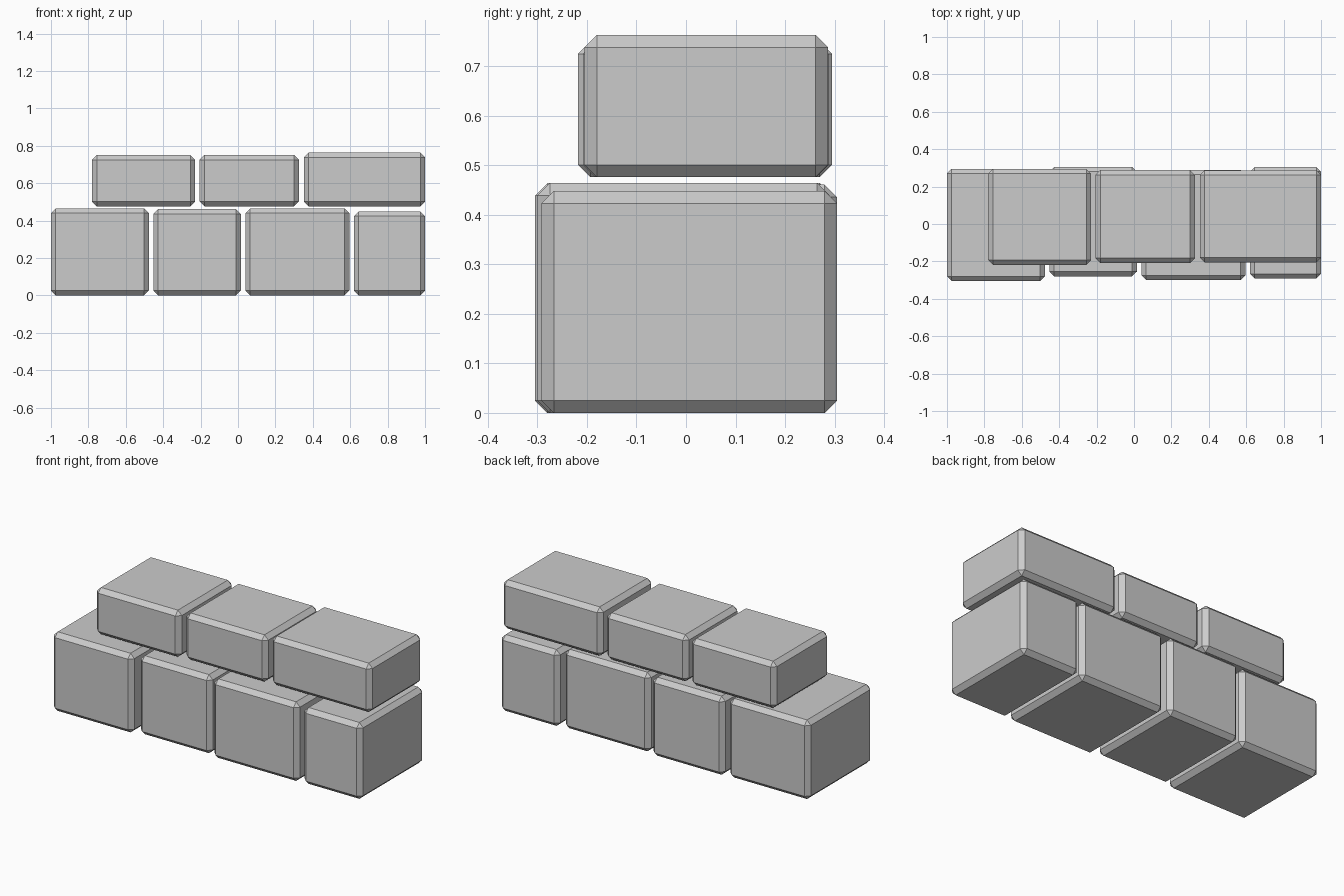
import bpy, bmesh

if "Cube" in bpy.data.objects:
    bpy.data.objects.remove(bpy.data.objects["Cube"])

BEVEL = 0.025


def stone(name, x0, x1, y0, y1, z0, z1):
    """Block between two corners with a flat chamfer on every edge."""
    bm = bmesh.new()
    bmesh.ops.create_cube(bm, size=1)
    for v in bm.verts:
        v.co = (x1 if v.co.x > 0 else x0,
                y1 if v.co.y > 0 else y0,
                z1 if v.co.z > 0 else z0)
    bmesh.ops.bevel(bm, geom=bm.edges[:], offset=BEVEL, segments=1,
                    affect='EDGES', profile=0.5)
    mesh = bpy.data.meshes.new(name)
    bm.to_mesh(mesh)
    bm.free()
    obj = bpy.data.objects.new(name, mesh)
    bpy.context.collection.objects.link(obj)
    return obj


# Each stone: left, right, front, back, top
lower = [(-1.0, -0.477, -0.305, 0.295, 0.464),
         (-0.452, 0.015, -0.28, 0.305, 0.461),
         (0.04, 0.595, -0.30, 0.29, 0.464),
         (0.62, 1.0, -0.292, 0.305, 0.448)]
upper = [(-0.78, -0.23, -0.218, 0.295, 0.75),
         (-0.205, 0.325, -0.208, 0.288, 0.75),
         (0.352, 1.0, -0.205, 0.287, 0.763)]

# Two courses, with a thin joint between them
for course, base, stones in (("lower_stone", 0.0, lower),
                             ("upper_stone", 0.476, upper)):
    for i, (x0, x1, y0, y1, top) in enumerate(stones, 1):
        stone(f"{course}_{i}", x0, x1, y0, y1, base, top)
